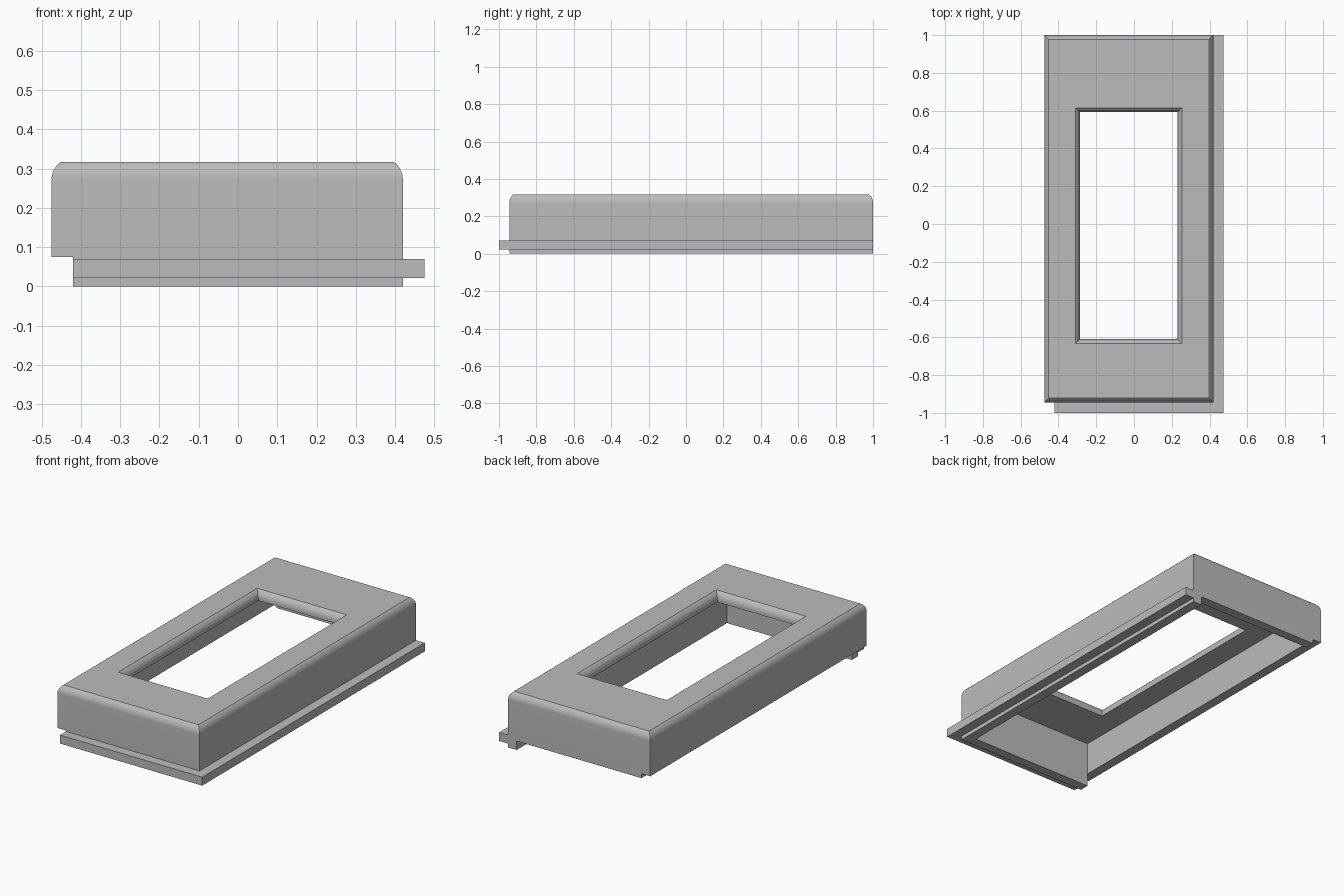
import bpy, bmesh, math

cube = bpy.data.objects.get("Cube")
if cube:
    bpy.data.objects.remove(cube, do_unlink=True)

GREY = bpy.data.materials.new("plain grey")
GREY.use_nodes = True
GREY.diffuse_color = (0.5, 0.5, 0.5, 1)
GREY.node_tree.nodes["Principled BSDF"].inputs["Base Color"].default_value = (0.5, 0.5, 0.5, 1)

# Shared dimensions
LEFT, RIGHT, FRONT, BACK = -0.475, 0.42, -0.945, 1.0
WALL, RIM, TOP = 0.055, 0.075, 0.317
ROUND, ARC_STEPS = 0.055, 8
SPRING = TOP - 0.045


def finish(name, bm):
    bmesh.ops.recalc_face_normals(bm, faces=bm.faces)
    mesh = bpy.data.meshes.new(name)
    bm.to_mesh(mesh)
    bm.free()
    mesh.materials.append(GREY)
    obj = bpy.data.objects.new(name, mesh)
    bpy.context.collection.objects.link(obj)
    bpy.ops.object.select_all(action='DESELECT')
    obj.select_set(True)
    bpy.context.view_layer.objects.active = obj
    bpy.ops.object.shade_smooth_by_angle(angle=math.radians(30))
    return obj


def prism(name, outline, low, high):
    bm = bmesh.new()
    face = bm.faces.new([bm.verts.new((x, y, low)) for x, y in outline])
    new = bmesh.ops.extrude_face_region(bm, geom=[face])["geom"]
    bmesh.ops.translate(bm, vec=(0, 0, high - low),
                        verts=[v for v in new if isinstance(v, bmesh.types.BMVert)])
    return finish(name, bm)


def corner_strip(name, inner, outer, x_start, low, high):
    # L-shaped strip along the front and the +x side
    prism(name, [(x_start, FRONT - outer), (RIGHT + outer, FRONT - outer),
                 (RIGHT + outer, BACK), (RIGHT - inner, BACK),
                 (RIGHT - inner, FRONT + inner), (x_start, FRONT + inner)], low, high)


def rounding():
    # Inset and height along the eased top edge
    sweep = math.asin((TOP - SPRING) / ROUND)
    for i in range(ARC_STEPS + 1):
        a = sweep * i / ARC_STEPS
        yield ROUND * (1 - math.cos(a)), SPRING + ROUND * math.sin(a)


# Frame shell: rectangular rings running up the outside, down the window, round the inside
body = (LEFT, RIGHT, FRONT, BACK)
window = (-0.287, 0.23, -0.61, 0.592)
arc = list(rounding())
rings = [(body, 0, RIM)] + [(body, d, z) for d, z in arc]
rings += [(window, -d, z) for d, z in reversed(arc)]
rings += [(window, 0, TOP - WALL), (body, WALL, TOP - WALL), (body, WALL, RIM)]

bm = bmesh.new()
loops = []
for (x0, x1, y0, y1), d, z in rings:
    corners = [(x0 + d, y0 + d), (x1 - d, y0 + d), (x1 - d, y1 - d), (x0 + d, y1 - d)]
    loops.append([bm.verts.new((x, y, z)) for x, y in corners])
for a, b in zip(loops, loops[1:] + loops[:1]):
    for i in range(4):
        j = (i + 1) % 4
        bm.faces.new((a[i], a[j], b[j], b[i]))
finish("frame_shell", bm)

# Lower walls, interlocking flange and short back skirt
corner_strip("lower_walls", WALL, 0, LEFT + WALL, 0, RIM)
corner_strip("flange", 0, WALL, LEFT + WALL, 0.022, 0.07)
x0, x1 = LEFT + WALL, RIGHT - WALL
prism("back_skirt", [(x0, BACK - WALL), (x1, BACK - WALL), (x1, BACK), (x0, BACK)], 0.05, RIM)
